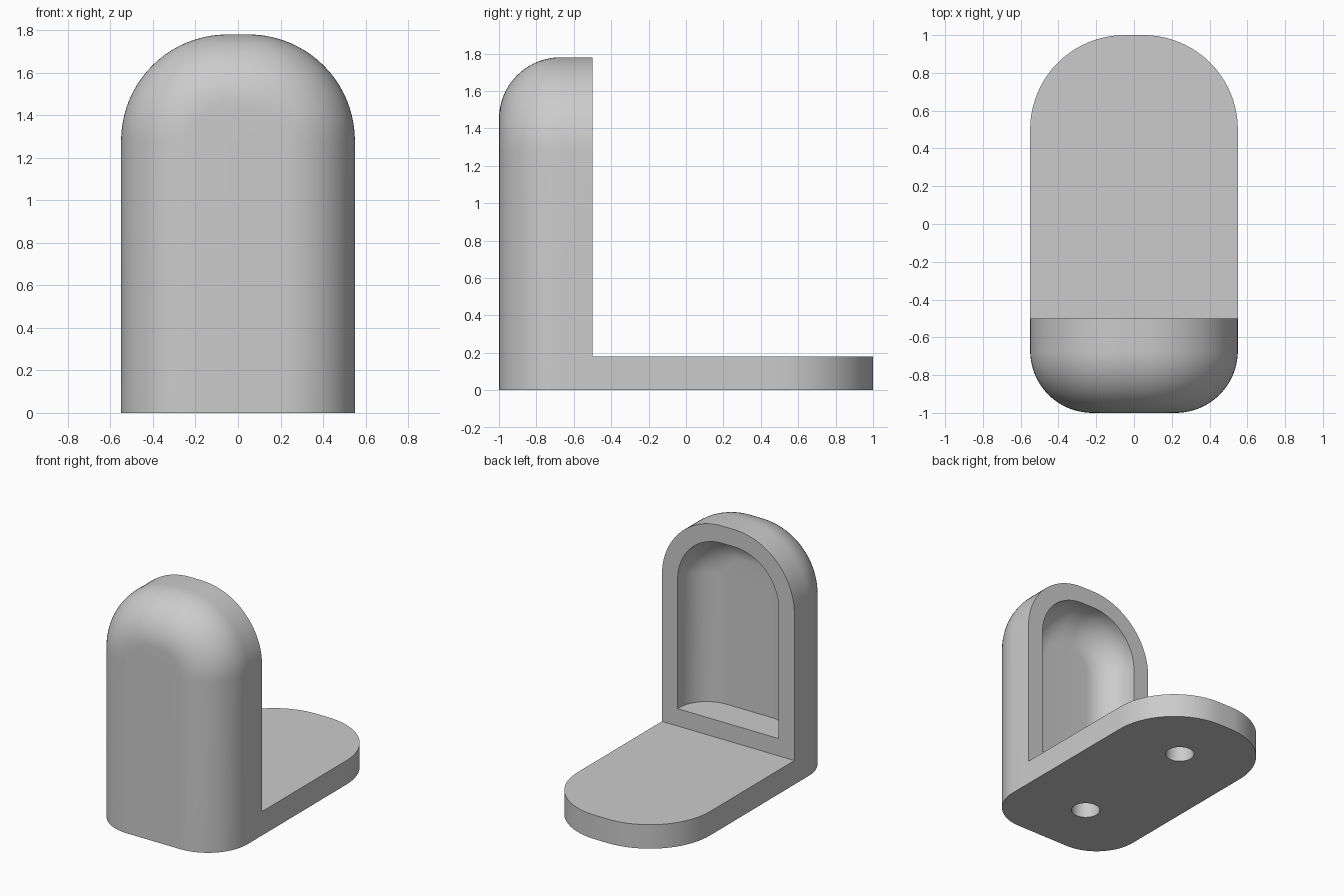
import bpy, bmesh
from math import sin, cos, pi

cube = bpy.data.objects.get("Cube")
if cube:
    bpy.data.objects.remove(cube, do_unlink=True)

STEPS = 20
W, TOP, R = 0.55, 1.78, 0.5      # half width, height, corner radius
BACK = -0.5                      # rear plane of the upright

grey = bpy.data.materials.new("plain grey")
grey.use_nodes = True
colour = (0.6, 0.6, 0.6, 1)
grey.diffuse_color = colour
grey.node_tree.nodes["Principled BSDF"].inputs["Base Color"].default_value = colour


def arch(half, base, top, r):
    """Outline with two straight sides and rounded upper corners."""
    pts = [(half, base)]
    for side, start in ((1, 0), (-1, pi / 2)):
        for i in range(STEPS + 1):
            a = start + pi / 2 * i / STEPS
            pts.append((side * (half - r) + r * cos(a), top - r + r * sin(a)))
    return pts + [(-half, base)]


def loft(name, rings):
    """Closed solid through matching rings of 3D points."""
    bm = bmesh.new()
    loops = [[bm.verts.new(p) for p in ring] for ring in rings]
    for a, b in zip(loops, loops[1:]):
        for i in range(len(a)):
            bm.faces.new((a[i - 1], a[i], b[i], b[i - 1]))
    bm.faces.new(loops[0])
    bm.faces.new(loops[-1])
    bmesh.ops.recalc_face_normals(bm, faces=bm.faces)
    mesh = bpy.data.meshes.new(name)
    bm.to_mesh(mesh)
    bm.free()
    mesh.materials.append(grey)
    obj = bpy.data.objects.new(name, mesh)
    bpy.context.collection.objects.link(obj)
    return obj


def rounded_rings(inset, base, front, fillet):
    """Arch rings from a filleted front face to the rear plane."""
    rings = []
    for i in range(STEPS + 1):
        a = pi / 2 * i / STEPS
        t = inset + fillet * (1 - sin(a))
        y = front + fillet * (1 - cos(a))
        rings.append([(x, y, z) for x, z in arch(W - t, base, TOP - t, R - t)])
    rings.append([(x, BACK, z) for x, z in arch(W - inset, base, TOP - inset, R - inset)])
    return rings


def combine(target, tool, operation):
    tool.hide_render = True
    mod = target.modifiers.new(operation.title(), "BOOLEAN")
    mod.operation, mod.solver, mod.object = operation, "EXACT", tool
    bpy.context.view_layer.objects.active = target
    bpy.ops.object.modifier_apply(modifier=mod.name)
    bpy.data.objects.remove(tool, do_unlink=True)


# Upright: rounded outer shell that turns inwards into the rear recess
outer = rounded_rings(0, 0, -1, 0.33)
recess = rounded_rings(0.13, 0.31, -0.75, 0.23)
bracket = loft("bracket", outer + recess[::-1])

# Foot plate with rounded rear corners
plate = loft("foot_plate", [[(x, y, z) for x, y in arch(W, BACK, 1, R)] for z in (0, 0.18)])
combine(bracket, plate, "UNION")

# Blind screw holes in the underside
for y in (0.5, -0.53):
    circle = [(0.1 * cos(2 * pi * i / 32), y + 0.1 * sin(2 * pi * i / 32)) for i in range(32)]
    cutter = loft("hole_cutter", [[(px, py, z) for px, py in circle] for z in (-0.1, 0.13)])
    combine(bracket, cutter, "DIFFERENCE")

# Smooth curves, sharp edges
bpy.ops.object.select_all(action="DESELECT")
bracket.select_set(True)
bpy.context.view_layer.objects.active = bracket
bpy.ops.object.shade_smooth_by_angle(angle=pi / 6)
